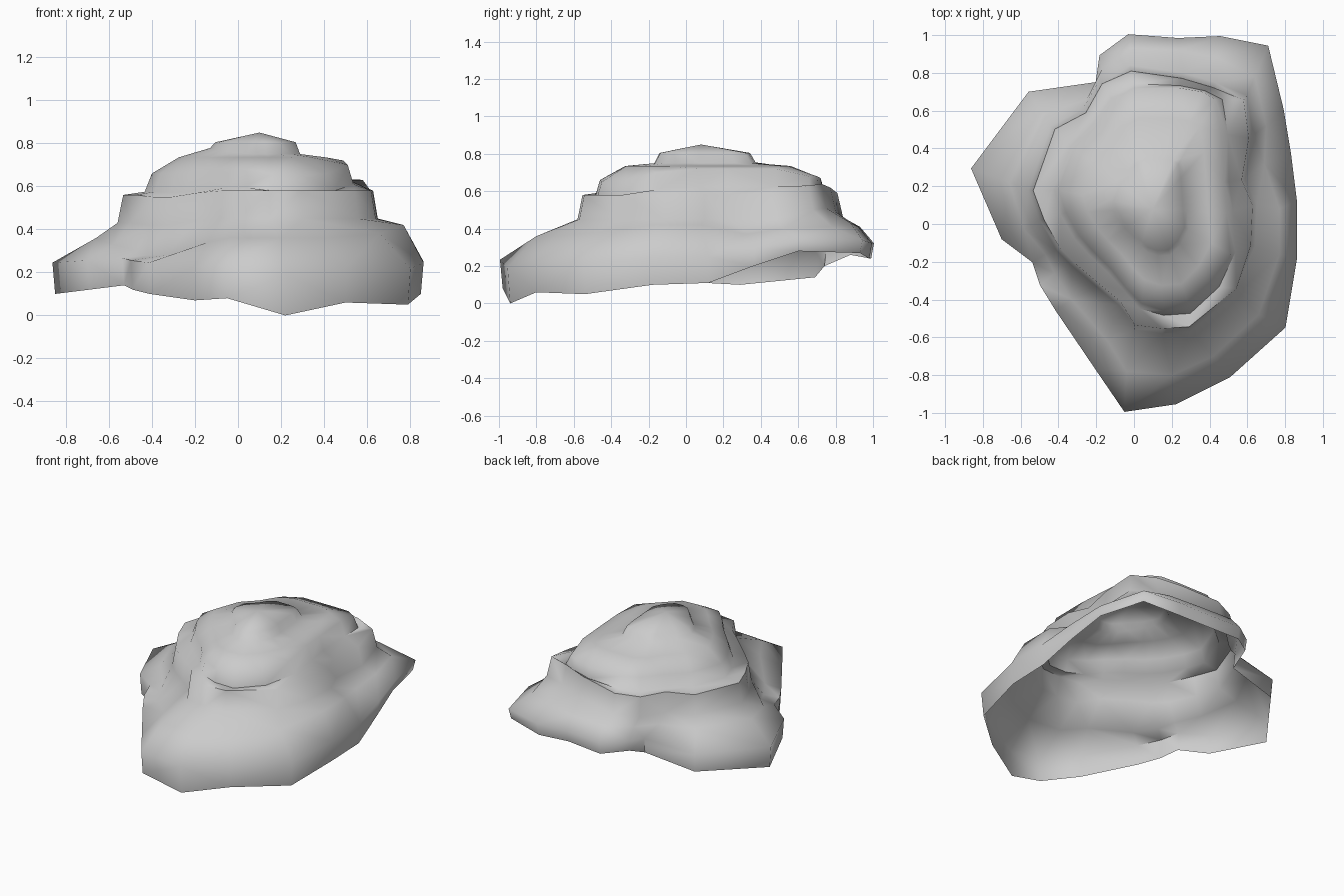
import bpy
import bmesh
import math
from mathutils import Vector

cube = bpy.data.objects.get("Cube")
if cube:
    bpy.data.objects.remove(cube, do_unlink=True)


def flat_material(name, colour):
    mat = bpy.data.materials.new(name)
    mat.use_nodes = True
    mat.diffuse_color = colour
    mat.node_tree.nodes["Principled BSDF"].inputs["Base Color"].default_value = colour
    return mat


def contour(*points):
    return [Vector(p) for p in points]


def scaled(ring, factor, centre, height):
    """Scale a contour sideways about a centre; height(p) gives each new z."""
    out = []
    for p in ring:
        q = centre + (p - centre) * factor
        q.z = height(p)
        out.append(q)
    return out


def loft(bm, lower, upper):
    """Bridge two vertex loops, splitting each quad along its shorter diagonal."""
    count = len(lower)
    for i in range(count):
        j = (i + 1) % count
        a, b, c, d = lower[i], lower[j], upper[j], upper[i]
        if (a.co - c.co).length < (b.co - d.co).length:
            tris = ((a, b, c), (a, c, d))
        else:
            tris = ((a, b, d), (b, c, d))
        for tri in tris:
            bm.faces.new(tri)


# Ragged lower edge, starting at the front tip and running counterclockwise
rim = contour(
    (-.05, -.98, .08), (.22, -.94, 0), (.5, -.8, .06), (.79, -.54, .05),
    (.85, -.18, .1), (.85, .12, .11), (.82, .36, .2), (.78, .6, .28),
    (.7, .93, .27), (.45, .98, .24), (.23, .97, .25), (-.03, .99, .24),
    (-.18, .88, .26), (-.2, .74, .2), (-.55, .69, .14), (-.85, .29, .1),
    (-.69, -.08, .12), (-.53, -.2, .14), (-.49, -.32, .12),
    (-.41, -.45, .1), (-.2, -.76, .07))

# Outer edge of the ledge above the skirt
shelf = contour(
    (-.04, -.78, .36), (.2, -.8, .36), (.42, -.7, .36), (.66, -.48, .38),
    (.77, -.16, .42), (.77, .08, .42), (.69, .32, .37), (.7, .52, .4),
    (.64, .78, .41), (.44, .88, .43), (.24, .92, .41), (-.02, .93, .41),
    (-.17, .82, .4), (-.25, .66, .38), (-.48, .58, .38), (-.66, .22, .36),
    (-.58, -.03, .33), (-.47, -.16, .3), (-.42, -.26, .28),
    (-.33, -.4, .28), (-.14, -.62, .34))

# Foot of the steep middle wall
foot = contour(
    (0, -.56, .45), (.15, -.58, .45), (.3, -.57, .45), (.56, -.36, .45),
    (.64, -.12, .45), (.65, .1, .45), (.59, .24, .45), (.63, .47, .46),
    (.6, .68, .5), (.43, .75, .51), (.26, .8, .49), (-.02, .84, .46),
    (-.18, .77, .45), (-.27, .61, .45), (-.44, .52, .44), (-.56, .18, .43),
    (-.5, .02, .43), (-.41, -.14, .42), (-.33, -.22, .42),
    (-.2, -.33, .44), (-.08, -.43, .45))

# Top edge of the second, smaller wall
crown = contour(
    (.04, -.42, .68), (.16, -.46, .66), (.3, -.45, .65), (.42, -.33, .66),
    (.51, -.16, .7), (.49, .06, .72), (.48, .22, .72), (.46, .48, .72),
    (.43, .66, .68), (.36, .7, .68), (.24, .72, .67), (0, .72, .67),
    (-.11, .66, .67), (-.2, .52, .66), (-.32, .4, .66), (-.4, .18, .66),
    (-.36, .06, .66), (-.29, -.06, .66), (-.22, -.14, .66),
    (-.12, -.24, .67), (-.04, -.34, .68))

# Derived contours: brow over the rim, wall tops, plateau and cap
peak = Vector((.1, .08, .85))
brow = scaled(rim, 1.015, Vector(), lambda p: .19 + .55 * p.z)
wall = scaled(foot, .96, peak, lambda p: p.z + .13)
step = [a.lerp(b, .75) - Vector((0, 0, .06)) for a, b in zip(wall, crown)]
plateau = scaled(crown, .75, peak, lambda p: .735)
cap_foot = scaled(crown, .46, peak, lambda p: .75 + .07 * max(0, -p.x))
cap = scaled(crown, .41, peak, lambda p: .805)

# Open shell of the boulder
bm = bmesh.new()
loops = [[bm.verts.new(p) for p in ring]
         for ring in (rim, brow, shelf, foot, wall, step, crown,
                      plateau, cap_foot, cap)]
for lower, upper in zip(loops, loops[1:]):
    loft(bm, lower, upper)
top = bm.verts.new(peak)
last = loops[-1]
for i, v in enumerate(last):
    bm.faces.new((v, last[(i + 1) % len(last)], top))

mesh = bpy.data.meshes.new("rock_shell")
bm.to_mesh(mesh)
bm.free()
rock = bpy.data.objects.new("rock_shell", mesh)
bpy.context.collection.objects.link(rock)
mesh.materials.append(flat_material("stone_grey", (.6, .6, .6, 1)))

# Soft shading with only the hardest creases kept
bpy.context.view_layer.objects.active = rock
rock.select_set(True)
bpy.ops.object.shade_smooth_by_angle(angle=math.radians(70))
